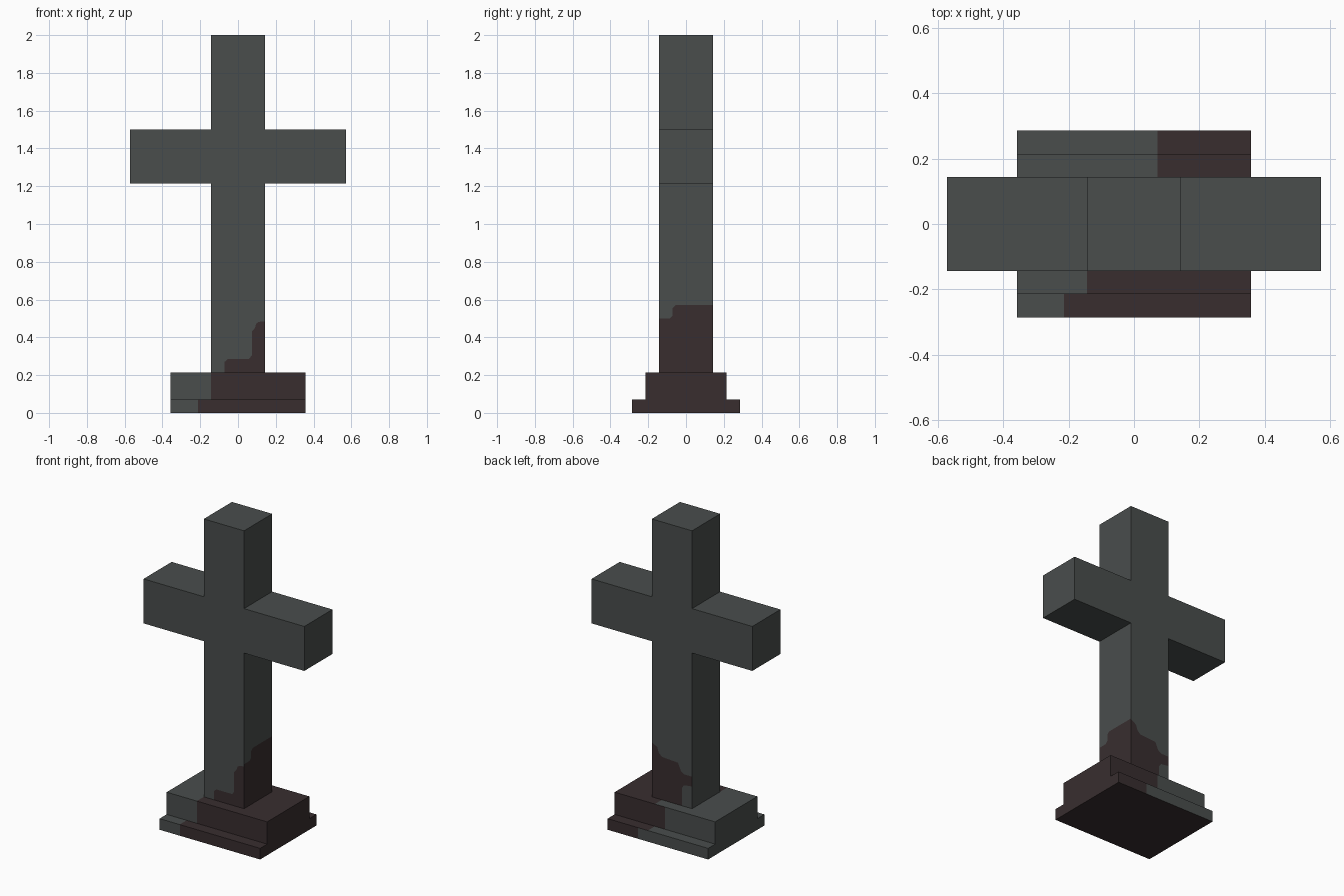
import bpy, bmesh
from mathutils import Vector

if "Cube" in bpy.data.objects:
    bpy.data.objects.remove(bpy.data.objects["Cube"], do_unlink=True)

U = 1 / 14  # building unit
EPS = 1e-4


def material(name, colour):
    mat = bpy.data.materials.new(name)
    mat.use_nodes = True
    mat.diffuse_color = (*colour, 1)
    bsdf = mat.node_tree.nodes["Principled BSDF"]
    bsdf.inputs["Base Color"].default_value = (*colour, 1)
    bsdf.inputs["Roughness"].default_value = 0.9
    return mat


MATS = [material("grey stone", (0.067, 0.075, 0.073)),
        material("dark brown stain", (0.040, 0.027, 0.028))]


def prism(outline, direction):
    """Closed solid: an outline extruded along a vector."""
    bm = bmesh.new()
    face = bm.faces.new([bm.verts.new(p) for p in outline])
    geom = bmesh.ops.extrude_face_region(bm, geom=[face], use_keep_orig=True)["geom"]
    bmesh.ops.translate(bm, vec=direction,
                        verts=[g for g in geom if isinstance(g, bmesh.types.BMVert)])
    bmesh.ops.recalc_face_normals(bm, faces=bm.faces)
    return bm


def has_vert(face, co):
    return any((v.co - co).length < EPS for v in face.verts)


def vert_at(face, co):
    """Vertex of the face border at co, made by splitting an edge if needed."""
    for v in face.verts:
        if (v.co - co).length < EPS:
            return v
    for e in face.edges:
        a, b = e.verts
        d = b.co - a.co
        t = (co - a.co).dot(d) / d.length_squared
        if 0 < t < 1 and (a.co + d * t - co).length < EPS:
            return bmesh.utils.edge_split(e, a, t)[1]


def stain(bm, normal, seed, path):
    """Split a face along a path; the piece holding the seed corner is stained."""
    normal, seed = Vector(normal), Vector(seed)
    path = [Vector(p) for p in path]
    bm.normal_update()
    face = next(f for f in bm.faces if f.normal.dot(normal) > 0.9 and has_vert(f, seed))
    a, b = vert_at(face, path[0]), vert_at(face, path[-1])
    other = bmesh.utils.face_split(face, a, b, coords=path[1:-1])[0]
    for f in (face, other):
        f.material_index = int(has_vert(f, seed))


def finish(bm, name):
    mesh = bpy.data.meshes.new(name)
    bm.normal_update()
    bm.to_mesh(mesh)
    bm.free()
    for m in MATS:
        mesh.materials.append(m)
    obj = bpy.data.objects.new(name, mesh)
    bpy.context.collection.objects.link(obj)


# Stepped plinth: side profile extruded along x
half = [(4, 0), (4, 1), (3, 1), (3, 3)]
profile = half + [(-y, z) for y, z in reversed(half)]
bm = prism([(-5 * U, y * U, z * U) for y, z in profile], (10 * U, 0, 0))
for f in bm.faces:
    f.material_index = int(f.normal.x > 0.9 or f.normal.z < -0.9)

# Straight stain edges on the steps: normal, y range, z range, x of the edge
for normal, y0, y1, z0, z1, x in [
        ((0, -1, 0), -4, -4, 0, 1, -2.95),
        ((0, 0, 1), -4, -3, 1, 1, -3),
        ((0, -1, 0), -3, -3, 1, 3, -2),
        ((0, 1, 0), 4, 4, 0, 1, 2),
        ((0, 0, 1), 4, 3, 1, 1, 1),
        ((0, 1, 0), 3, 3, 1, 3, 0)]:
    stain(bm, normal, (5 * U, y0 * U, z0 * U),
          [(x * U, y0 * U, z0 * U), (x * U, y1 * U, z1 * U)])
# Plinth top, with the edge changing place under the shaft
stain(bm, (0, 0, 1), (5 * U, -3 * U, 3 * U),
      [(x * U, y * U, 3 * U) for x, y in [(-2, -3), (-2, -2), (1, 2), (1, 3)]])
finish(bm, "plinth")

# Cross: front outline extruded along y
half = [(2, 3), (2, 17), (8, 17), (8, 21), (2, 21), (2, 28)]
outline = half + [(-x, z) for x, z in reversed(half)]
W = 2 * U
bm = prism([(x * U, -W, z * U) for x, z in outline], (0, 2 * W, 0))

# Ragged stain on the shaft front
stain(bm, (0, -1, 0), (W, -W, 3 * U),
      [(x, -W, z) for x, z in [(-U, 3 * U), (-U, 0.27), (-0.053, 4 * U), (0.058, 4 * U),
                               (0.073, 0.305), (0.073, 0.43), (0.09, 0.45),
                               (0.096, 0.472), (0.11, 0.482), (W, 0.485)]])
# Shaft left side
stain(bm, (1, 0, 0), (W, -W, 3 * U),
      [(W, y, z) for y, z in [(-W, 0.5), (-0.085, 0.5), (-U, 0.515), (-U, 0.555),
                              (-0.055, 8 * U), (W, 8 * U)]])
# Shaft back: upper edge, then the clean corner below it
stain(bm, (0, 1, 0), (W, W, 3 * U),
      [(x, W, z) for x, z in [(W, 0.565), (0.105, 0.545), (0.093, 0.51), (0.071, 0.49),
                              (-0.043, 0.483), (-0.064, 0.435), (-0.086, 0.42), (-W, 0.42)]])
stain(bm, (0, 1, 0), (W, W, 3 * U),
      [(x, W, z) for x, z in [(-W, 5 * U), (-0.086, 0.35), (-U, 0.33), (-U, 3 * U)]])
finish(bm, "cross")
